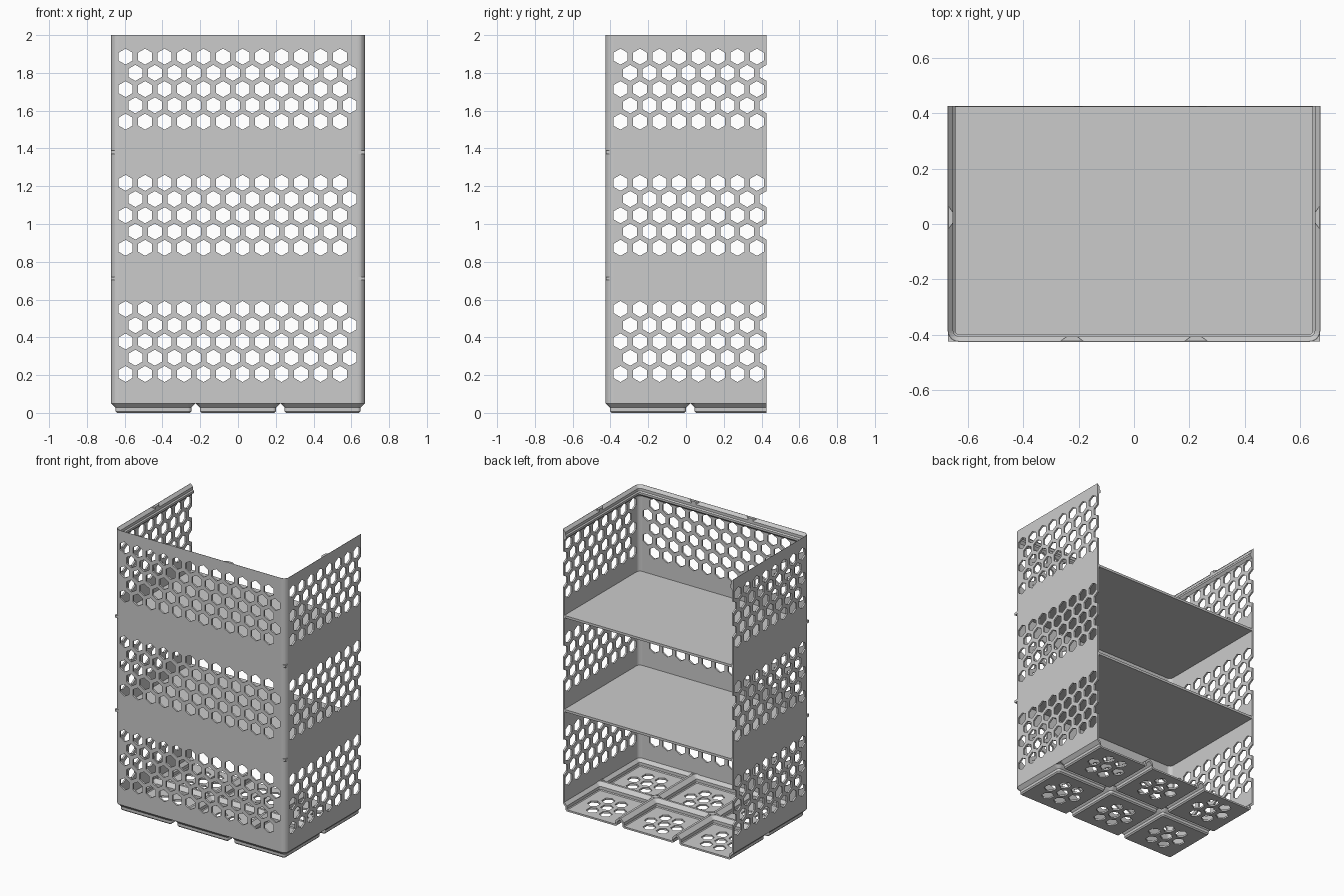
import bpy, bmesh, math
from mathutils import Matrix, Vector

if "Cube" in bpy.data.objects:
    bpy.data.objects.remove(bpy.data.objects["Cube"])

HX, HY = 0.672, 0.425        # half width and half depth
UNIT = 2 * HX / 3            # base grid pitch
MID_Y = -HY + UNIT           # seam between the two base rows
PITCH, ROW, HEX_R = 0.1032, 0.086, 0.0425

grey = bpy.data.materials.new("light grey plastic")
grey.use_nodes = True
colour = (0.6, 0.6, 0.6, 1)
grey.diffuse_color = colour
grey.node_tree.nodes["Principled BSDF"].inputs["Base Color"].default_value = colour


def finish(name, bm):
    bmesh.ops.recalc_face_normals(bm, faces=bm.faces)
    mesh = bpy.data.meshes.new(name)
    bm.to_mesh(mesh)
    bm.free()
    mesh.materials.append(grey)
    ob = bpy.data.objects.new(name, mesh)
    bpy.context.scene.collection.objects.link(ob)
    return ob


def rounded_rect(x0, x1, y0, y1, inset, radius, steps=6):
    r = max(radius - inset, 0.006)
    x0, x1, y0, y1 = x0 + inset, x1 - inset, y0 + inset, y1 - inset
    corners = [(x1 - r, y1 - r), (x0 + r, y1 - r), (x0 + r, y0 + r), (x1 - r, y0 + r)]
    pts = []
    for q, (cx, cy) in enumerate(corners):
        for i in range(steps + 1):
            a = math.pi / 2 * (q + i / steps)
            pts.append((cx + r * math.cos(a), cy + r * math.sin(a)))
    return pts


def loft(rect, profile, closed):
    """Skin rounded rectangles given by (inset, height); closed joins last to first."""
    bm = bmesh.new()
    loops = [[bm.verts.new((x, y, z)) for x, y in rounded_rect(*rect, inset, 0.04)]
             for inset, z in profile]
    pairs = list(zip(loops, loops[1:]))
    if closed:
        pairs.append((loops[-1], loops[0]))
    else:
        bm.faces.new(loops[0])
        bm.faces.new(loops[-1])
    for a, b in pairs:
        for i in range(len(a)):
            j = (i + 1) % len(a)
            bm.faces.new((a[i], a[j], b[j], b[i]))
    return bm


def trim_back(bm):
    """Slice off everything behind the open back and cap the cut."""
    bmesh.ops.bisect_plane(bm, geom=bm.verts[:] + bm.edges[:] + bm.faces[:], dist=1e-6,
                           plane_co=(0, HY, 0), plane_no=(0, 1, 0), clear_outer=True)
    bmesh.ops.holes_fill(bm, edges=[e for e in bm.edges if e.is_boundary])


def add_hex(bm, centre, axis, length):
    turn = {"x": Matrix.Rotation(math.pi / 2, 4, "Y"),
            "y": Matrix.Rotation(math.pi / 2, 4, "X"),
            "z": Matrix.Identity(4)}[axis]
    # Every hexagon stands on a point
    spin = Matrix.Rotation(0 if axis == "x" else math.pi / 6, 4, "Z")
    ring = [Vector((math.cos(k * math.pi / 3), math.sin(k * math.pi / 3), 0)) * HEX_R for k in range(6)]
    ends = []
    for h in (-length / 2, length / 2):
        ends.append([bm.verts.new(Vector(centre) + turn @ spin @ (p + Vector((0, 0, h)))) for p in ring])
    bm.faces.new(ends[0])
    bm.faces.new(ends[1])
    for i in range(6):
        j = (i + 1) % 6
        bm.faces.new((ends[0][i], ends[0][j], ends[1][j], ends[1][i]))


def punch(ob, holes):
    """Cut the hole prisms out of the object and drop the cutter."""
    cutter = finish("hole_cutter", holes)
    cutter.hide_render = True
    mod = ob.modifiers.new("holes", "BOOLEAN")
    mod.operation, mod.solver, mod.object = "DIFFERENCE", "EXACT", cutter
    deps = bpy.context.evaluated_depsgraph_get()
    mesh = bpy.data.meshes.new_from_object(ob.evaluated_get(deps))
    ob.modifiers.clear()
    ob.data = mesh
    bpy.data.objects.remove(cutter)


def box(name, x0, x1, y0, y1, z0, z1):
    bm = bmesh.new()
    size = Matrix.Diagonal((x1 - x0, y1 - y0, z1 - z0, 1))
    move = Matrix.Translation(((x0 + x1) / 2, (y0 + y1) / 2, (z0 + z1) / 2))
    bmesh.ops.create_cube(bm, size=1, matrix=move @ size)
    return finish(name, bm)


def prism(name, outline, z0, z1):
    bm = bmesh.new()
    face = bm.faces.new([bm.verts.new((x, y, z0)) for x, y in outline])
    top = bmesh.ops.extrude_face_region(bm, geom=[face])["geom"]
    bmesh.ops.translate(bm, vec=(0, 0, z1 - z0),
                        verts=[v for v in top if isinstance(v, bmesh.types.BMVert)])
    return finish(name, bm)


# Three-sided wall with a stacking lip at the top
wall_profile = [(0, 0.051), (0, 2), (0.002, 2), (0.020, 1.981), (0.020, 1.962),
                (0.0277, 1.954), (0.0277, 1.94), (0.012, 1.924), (0.012, 0.051)]
bm = loft((-HX, HX, -HY, -HY + 2 * UNIT), wall_profile, True)
trim_back(bm)
walls = finish("perforated_walls", bm)

# Three bands of hexagonal holes on the front and both sides
holes = bmesh.new()
for band in range(3):
    for row in range(5):
        z = 1.886 - band * 0.668 - row * ROW
        shift = (row % 2) * PITCH / 2
        for col in range(12):
            add_hex(holes, (-0.595 + shift + col * PITCH, -HY + 0.005, z), "y", 0.05)
        for col in range(8):
            add_hex(holes, (0, -0.347 + shift + col * PITCH, z), "x", 1.6)
punch(walls, holes)

# Hollow tapered base cells with perforated floors
foot_profile = [(0.031, 0), (0.023, 0.0085), (0.023, 0.028), (0, 0.051), (0, 0.064),
                (0.008, 0.064), (0.033, 0.039), (0.033, 0.018), (0.038, 0.012)]
for i in range(3):
    for j in range(2):
        x0, y0 = -HX + i * UNIT, -HY + j * UNIT
        bm = loft((x0, x0 + UNIT, y0, y0 + UNIT), foot_profile, False)
        if j:
            trim_back(bm)
        foot = finish(f"base_cell_{i + 1}_{j + 1}", bm)
        holes = bmesh.new()
        for row in (-1, 0, 1):
            count = 3 - abs(row)
            for col in range(count):
                x = x0 + UNIT / 2 + (col - (count - 1) / 2) * PITCH
                add_hex(holes, (x, y0 + UNIT / 2 + row * ROW * 1.03, 0), "z", 0.06)
        punch(foot, holes)

# Infill where the rounded base cells meet
g = 0.018
for sx in (-1, 1):
    seam = sx * UNIT / 2
    box("floor_joint", seam - g, seam + g, MID_Y - g, MID_Y + g, 0.052, 0.063)
    box("front_joint", seam - g, seam + g, -HY + 0.002, -HY + g, 0.052, 0.063)
    edge = sorted((sx * (HX - 0.002), sx * (HX - g)))
    box("side_joint", *edge, MID_Y - g, MID_Y + g, 0.052, 0.063)

# Small wedges in the lip at each grid seam
for sx in (-1, 1):
    wedge = [(-0.042, 0.002), (0.042, 0.002), (0.018, 0.020), (-0.018, 0.020)]
    prism("front_lip_wedge", [(sx * UNIT / 2 + a, -HY + d) for a, d in wedge], 1.96, 1.999)
    prism("side_lip_wedge", [(sx * (HX - d), MID_Y + a) for a, d in wedge], 1.96, 1.999)

# Two square-cornered shelves
for name, top in (("upper_shelf", 1.388), ("lower_shelf", 0.72)):
    box(name, -HX + 0.0005, HX - 0.0005, -HY + 0.0005, HY - 0.0005, top - 0.017, top)
